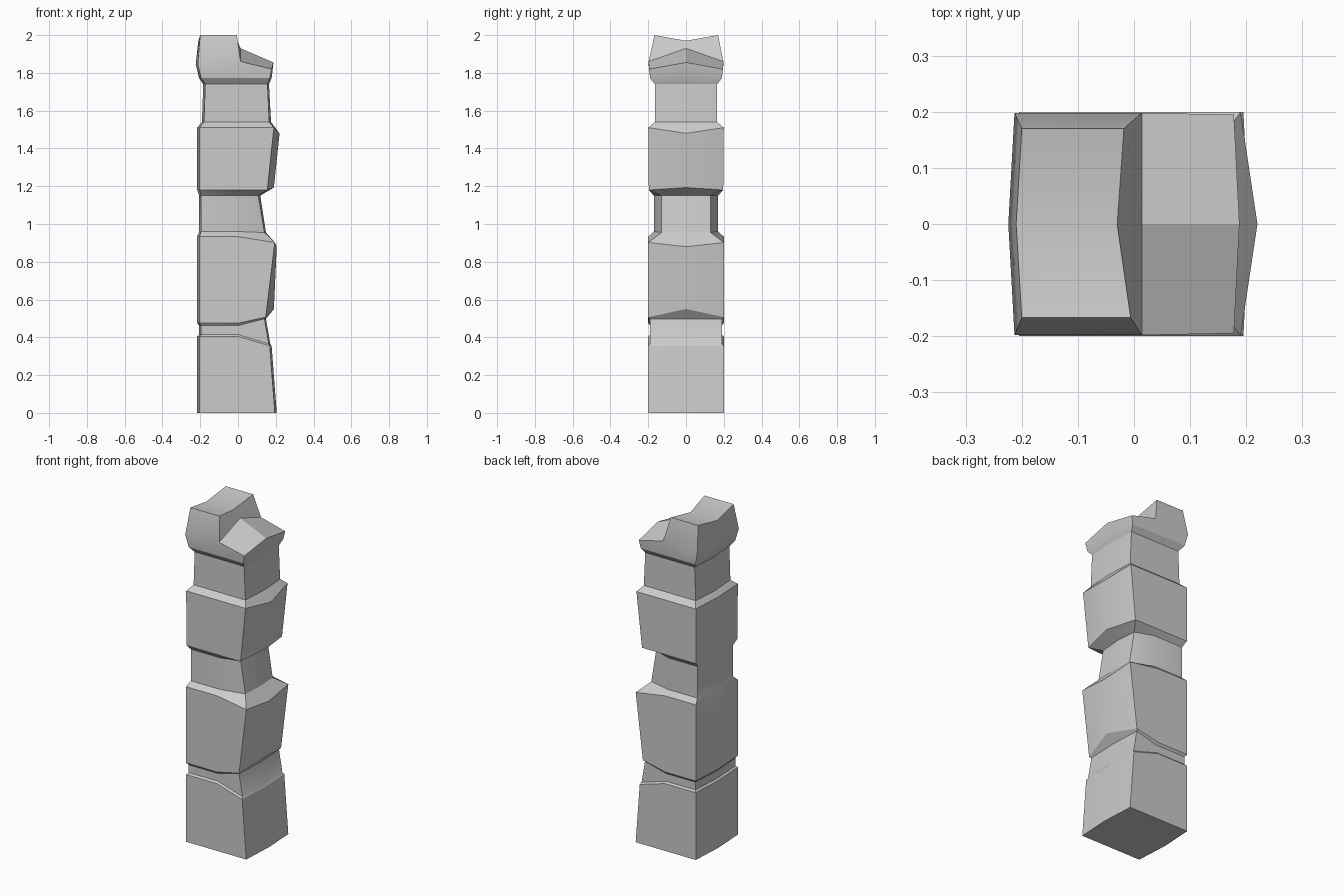
import bpy, bmesh

# One row per ring: left x, right x, right bulge, half depth, right half depth,
# heights at left, middle, right corner and right centre
RINGS = [
    # base block
    (-.205, .195, .010, .20, .20, 0, 0, 0, 0),
    (-.205, .168, .010, .20, .20, .405, .405, .355, .355),
    (-.195, .163, .008, .19, .19, .415, .415, .365, .365),
    # low neck
    (-.195, .140, .008, .19, .19, .462, .462, .498, .498),
    # second block
    (-.205, .147, .043, .20, .20, .475, .475, .507, .55),
    (-.205, .195, .010, .20, .20, .933, .933, .902, .88),
    # narrow neck
    (-.195, .140, .008, .17, .13, .96, .96, .955, .955),
    (-.195, .108, .010, .17, .13, 1.15, 1.15, 1.15, 1.15),
    # third block
    (-.205, .155, .035, .197, .197, 1.18, 1.18, 1.18, 1.193),
    (-.205, .190, .030, .20, .20, 1.51, 1.51, 1.51, 1.48),
    # upper neck
    (-.180, .165, .010, .165, .165, 1.54, 1.54, 1.54, 1.54),
    (-.173, .156, .008, .165, .165, 1.74, 1.74, 1.74, 1.74),
    # broken head
    (-.195, .168, .010, .190, .190, 1.772, 1.772, 1.772, 1.772),
    (-.213, .178, .010, .198, .195, 1.845, 1.86, 1.82, 1.855),
]

bm = bmesh.new()


def ring(row, last):
    xl, xr, bulge, d, dr, zl, zm, zr, zc = row
    xm = .014 if last else 0
    pts = [(xl, -d, zl), (xm, -d, zm), (xr, -dr, zr), (xr + bulge, 0, zc),
           (xr, dr, zr), (xm, d, zm), (xl, d, zl), (xl - .011, 0, zl)]
    return [bm.verts.new(p) for p in pts]


loops = [ring(r, r is RINGS[-1]) for r in RINGS]
bm.faces.new(loops[0][::-1])
for a, b in zip(loops, loops[1:]):
    for i in range(8):
        j = (i + 1) % 8
        bm.faces.new((a[i], a[j], b[j], b[i]))

# Sloping broken shoulder on the right half
e = loops[-1]
step = bm.verts.new((.014, 0, 1.93))
bm.faces.new((e[1], e[2], e[3], step))
bm.faces.new((step, e[3], e[4], e[5]))

# Raised lump on the left half
low = [e[0], e[1], step, e[5], e[6], e[7]]
top = [bm.verts.new(p) for p in [
    (-.20, -.167, 2), (-.006, -.167, 2), (-.03, 0, 1.97),
    (-.018, .17, 2), (-.20, .17, 2), (-.21, 0, 1.97)]]
for i in range(6):
    j = (i + 1) % 6
    bm.faces.new((low[i], low[j], top[j], top[i]))
bm.faces.new((top[0], top[1], top[2], top[5]))
bm.faces.new((top[5], top[2], top[3], top[4]))
bmesh.ops.recalc_face_normals(bm, faces=bm.faces[:])

mesh = bpy.data.meshes.new("stone_pillar")
bm.to_mesh(mesh)
bm.free()
pillar = bpy.data.objects.new("stone_pillar", mesh)
bpy.context.collection.objects.link(pillar)
bpy.context.view_layer.objects.active = pillar
pillar.select_set(True)
bpy.ops.object.shade_smooth_by_angle(angle=.45)
